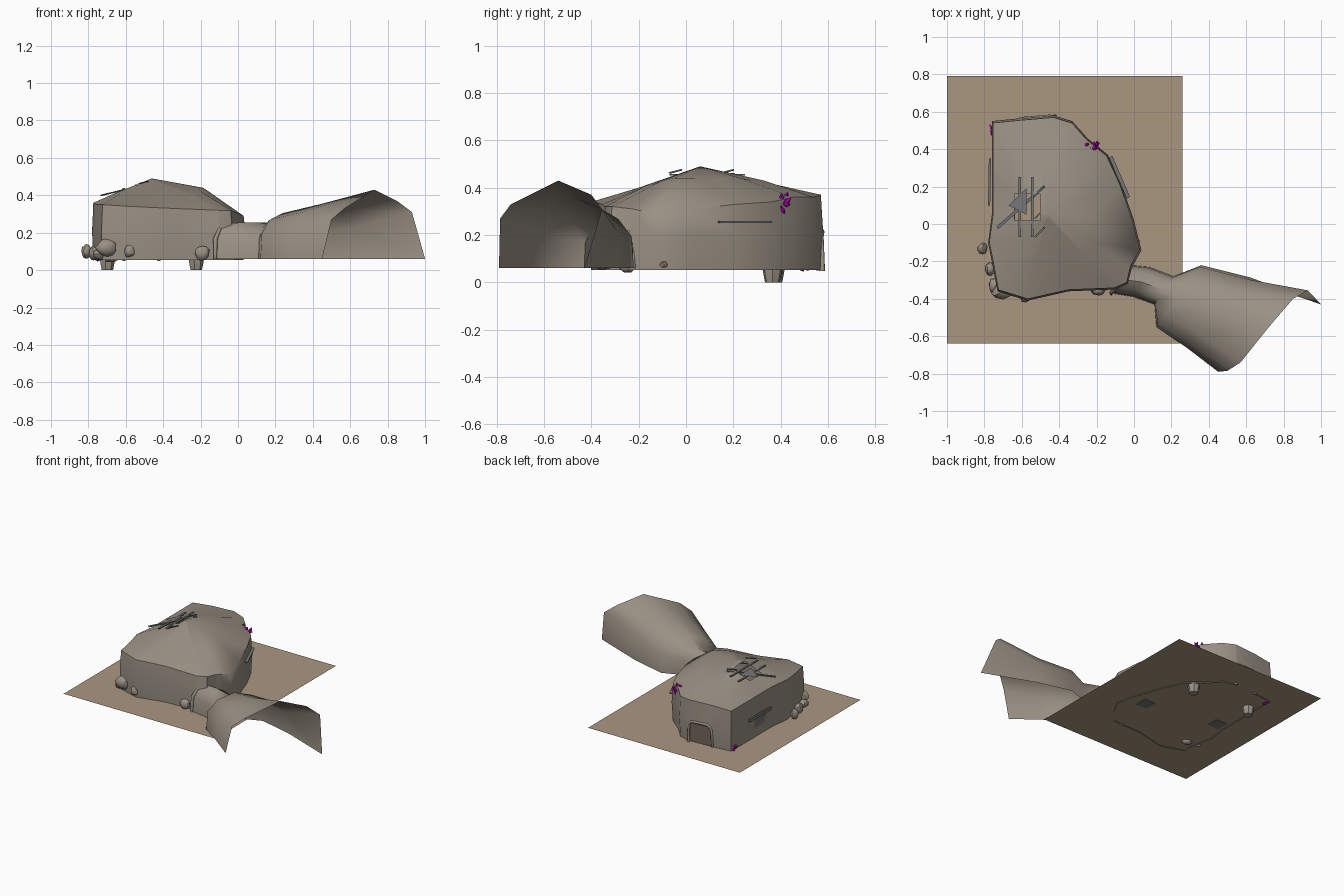
import bpy, bmesh, math, random
from mathutils import Vector, Matrix

if "Cube" in bpy.data.objects:
    bpy.data.objects.remove(bpy.data.objects["Cube"])

random.seed(4)
FLOOR = 0.06


def material(name, rgb):
    m = bpy.data.materials.new(name)
    m.diffuse_color = (*rgb, 1)
    m.use_nodes = True
    m.node_tree.nodes["Principled BSDF"].inputs["Base Color"].default_value = m.diffuse_color
    return m


ROCK = material("rock", (0.32, 0.28, 0.23))
SAND = material("sand", (0.40, 0.31, 0.22))
WOOD = material("grey_wood", (0.18, 0.18, 0.19))
DOOR = material("door_brown", (0.17, 0.13, 0.11))
CRYSTAL = material("magenta", (0.55, 0.0, 0.55))


def finish(name, bm, mat, smooth=None):
    bmesh.ops.recalc_face_normals(bm, faces=bm.faces[:])
    me = bpy.data.meshes.new(name)
    bm.to_mesh(me)
    bm.free()
    ob = bpy.data.objects.new(name, me)
    bpy.context.collection.objects.link(ob)
    me.materials.append(mat)
    if smooth:
        bpy.context.view_layer.objects.active = ob
        ob.select_set(True)
        bpy.ops.object.shade_smooth_by_angle(angle=math.radians(smooth))
        ob.select_set(False)
    return ob


def loft(bm, rings, closed):
    vs = [[bm.verts.new(p) for p in r] for r in rings]
    n = len(rings[0])
    for a, b in zip(vs, vs[1:]):
        for i in range(n if closed else n - 1):
            j = (i + 1) % n
            bm.faces.new((a[i], a[j], b[j], b[i]))
    return vs


def cut_window(bm, lo, hi):
    """Slice along the sides of a box and delete the faces inside it."""
    lo, hi = Vector(lo), Vector(hi)
    for corner in (lo, hi):
        for ax in range(3):
            near = [f for f in bm.faces if all(
                max(v.co[k] for v in f.verts) > lo[k] and min(v.co[k] for v in f.verts) < hi[k]
                for k in range(3))]
            geom = near + list({e for f in near for e in f.edges}) + list({v for f in near for v in f.verts})
            no = Vector((0, 0, 0))
            no[ax] = 1
            bmesh.ops.bisect_plane(bm, geom=geom, plane_co=corner, plane_no=no, dist=1e-5)
    inside = [f for f in bm.faces if all(
        lo[k] < f.calc_center_median()[k] < hi[k] for k in range(3))]
    bmesh.ops.delete(bm, geom=inside, context='FACES')


def plank(name, a, b, width, thick, mat=WOOD, up=(0, 0, 1)):
    """Board from a to b; thick is measured along up."""
    a, b = Vector(a), Vector(b)
    d = (b - a).normalized()
    side = Vector(up).cross(d).normalized()
    top = d.cross(side)
    rot = Matrix((d, side, top)).transposed().to_4x4()
    bm = bmesh.new()
    bmesh.ops.create_cube(bm, size=1, matrix=Matrix.Translation((a + b) / 2) @ rot
                          @ Matrix.Diagonal(((b - a).length, width, thick, 1)))
    return finish(name, bm, mat)


def boulder(name, loc, size):
    bm = bmesh.new()
    bmesh.ops.create_icosphere(bm, subdivisions=2, radius=1)
    for v in bm.verts:
        v.co *= random.uniform(0.88, 1.1)
        v.co = Vector([v.co[k] * size[k] + loc[k] for k in range(3)])
    finish(name, bm, ROCK, 35)


# Sandy ground sheet
bm = bmesh.new()
bm.faces.new([bm.verts.new((x, y, FLOOR)) for x, y in
              ((-1, -.64), (.26, -.64), (.26, .79), (-1, .79))])
finish("ground_sheet", bm, SAND)

# Main cave shell: x, y, eave height, upper roof height
outline = [(-.76, .55, .36, .40), (-.61, .565, .37, .41), (-.43, .58, .37, .42),
           (-.33, .55, .36, .43), (-.25, .46, .36, .43), (-.14, .37, .34, .44),
           (-.07, .22, .33, .44), (0, .02, .31, .44), (.04, -.14, .29, .44),
           (-.01, -.23, .31, .43), (-.03, -.32, .32, .41), (-.1, -.35, .32, .41),
           (-.35, -.36, .33, .41), (-.57, -.41, .34, .40), (-.73, -.36, .35, .40),
           (-.76, -.2, .35, .41), (-.78, -.1, .36, .42), (-.76, .05, .36, .42),
           (-.76, .3, .36, .42)]
peak = Vector((-.46, .06, .49))


def shell_ring(s, height):
    return [(peak.x + (x - peak.x) * s, peak.y + (y - peak.y) * s, height(e, u))
            for x, y, e, u in outline]


bm = bmesh.new()
rings = loft(bm, [shell_ring(.98, lambda e, u: .053), shell_ring(1.0, lambda e, u: .2),
                  shell_ring(.98, lambda e, u: e), shell_ring(.55, lambda e, u: u)], True)
tip = bm.verts.new(peak)
for i, v in enumerate(rings[-1]):
    bm.faces.new((v, rings[-1][(i + 1) % len(outline)], tip))
cut_window(bm, (-.64, .02, .38), (-.50, .16, .55))      # roof hole
cut_window(bm, (-.60, .50, .0), (-.43, .65, .21))       # back doorway
cut_window(bm, (-.85, .15, .13), (-.70, .27, .23))      # left window
cut_window(bm, (-.11, -.40, .0), (.06, -.24, .22))      # tunnel mouth
finish("cave_shell", bm, ROCK, 50)

# Flared tunnel: arched sections from the cave to the open end
along = (0, .03, .2, .5, .8, .97, 1)
rise = (0, .55, .85, 1, .85, .55, 0)


def arch(p, q, h):
    return [(p[0] + (q[0] - p[0]) * t, p[1] + (q[1] - p[1]) * t, FLOOR + (h - FLOOR) * r)
            for t, r in zip(along, rise)]


mouth = arch((-.12, -.37), (-.02, -.22), .25)
sections = [mouth, arch((0, -.39), (.08, -.23), .255), arch((.11, -.43), (.21, -.28), .255),
            arch((.12, -.55), (.36, -.22), .305), arch((.28, -.66), (.62, -.285), .355),
            [(.45, -.79, .06), (.50, -.785, .27), (.57, -.74, .33), (.73, -.54, .43),
             (.85, -.40, .37), (.93, -.355, .31), (1, -.43, .06)]]
bm = bmesh.new()
loft(bm, sections, False)
finish("tunnel", bm, ROCK, 50)


# Rough rims around the openings
def rim(name, pts, r):
    cu = bpy.data.curves.new(name, 'CURVE')
    cu.dimensions = '3D'
    cu.bevel_depth, cu.bevel_resolution, cu.use_fill_caps = r, 1, True
    sp = cu.splines.new('POLY')
    sp.points.add(len(pts) - 1)
    for p, c in zip(sp.points, pts):
        p.co = (*[k + random.uniform(-.004, .004) for k in c], 1)
        p.radius = random.uniform(.7, 1.3)
    cu.materials.append(ROCK)
    bpy.context.collection.objects.link(bpy.data.objects.new(name, cu))


rim("tunnel_rim", mouth, .011)
rim("door_rim", [(-.61, .56, .05), (-.61, .56, .19), (-.58, .56, .215), (-.45, .575, .215),
                 (-.42, .575, .19), (-.42, .575, .05)], .011)

# Door panel in the back doorway
plank("door_panel", (-.60, .548, .135), (-.43, .56, .135), .01, .15, DOOR)

# Broken boards over the roof hole
plank("roof_board_1", (-.61, -.07, .435), (-.61, .25, .435), .014, .006)
plank("roof_board_2", (-.545, -.07, .455), (-.545, .25, .455), .014, .006)
plank("roof_board_3", (-.73, -.02, .40), (-.48, .20, .46), .016, .006)
for i, y in enumerate((-.04, .06, .18)):
    plank(f"roof_splinter_{i}", (-.53, y - .03, .462), (-.48, y + .02, .475), .008, .006)
bm = bmesh.new()
bm.faces.new([bm.verts.new(p) for p in ((-.67, .10, .425), (-.575, .05, .45), (-.575, .19, .45))])
finish("roof_flap", bm, WOOD)

# Window boards on the side walls
plank("left_window_board", (-.775, .10, .22), (-.77, .35, .22), .012, .02)
plank("left_window_pane", (-.755, .15, .18), (-.755, .27, .18), .006, .10)
plank("right_wall_board", (-.03, .14, .255), (-.125, .36, .255), .02, .007)

# Loose boulders round the walls
for i, (loc, size) in enumerate([
        ((-.81, -.13, .10), (.028, .03, .04)), ((-.77, -.24, .09), (.03, .035, .04)),
        ((-.70, -.36, .12), (.06, .04, .045)), ((-.74, -.33, .085), (.04, .04, .03)),
        ((-.58, -.39, .10), (.03, .03, .035)), ((-.19, -.355, .09), (.04, .025, .04)),
        ((0, -.10, .075), (.03, .027, .02)), ((-.68, -.25, .07), (.04, .035, .03))]):
    boulder(f"boulder_{i}", loc, size)

# Two stalagmites passing through the floor
for i, (x, y) in enumerate(((-.20, .365), (-.70, .375))):
    if i == 0:
        x = -.225
    bm = bmesh.new()
    loft(bm, [[(x + r * math.cos(a * math.tau / 7), y + r * math.sin(a * math.tau / 7), z)
               for a in range(7)]
              for r, z in ((.001, 0), (.032, 0), (.042, .05), (.04, .09), (.025, .14), (.004, .17))], True)
    finish(f"stalagmite_{i}", bm, ROCK, 40)

# Crates inside, resting in the floor
for i, (x, y) in enumerate(((-.13, -.03), (-.68, .07))):
    plank(f"crate_{i}", (x - .045, y, .1), (x + .045, y, .1), .09, .09)


# Magenta crystal clusters
def crystals(name, loc, main, count, spread, length):
    bm = bmesh.new()
    for _ in range(count):
        d = (Vector(main) + Vector([random.uniform(-1, 1) for _ in range(3)]) * .8).normalized()
        o = Vector(loc) + Vector([random.uniform(-spread[k], spread[k]) for k in range(3)])
        le = length * random.uniform(.7, 1.2)
        m = Matrix.Translation(o) @ d.to_track_quat('Z', 'Y').to_matrix().to_4x4()
        for r1, r2, z in ((.004, .012, 0), (.012, .002, le / 2)):
            bmesh.ops.create_cone(bm, cap_ends=True, segments=6, radius1=r1, radius2=r2, depth=le / 2,
                                  matrix=m @ Matrix.Translation((0, 0, z)))
    finish(name, bm, CRYSTAL)


crystals("upper_crystals", (-.235, .41, .325), (.4, .3, .2), 9, (.045, .012, .03), .045)
crystals("lower_crystals", (-.75, .50, .065), (-.4, .1, .3), 5, (.012, .015, .015), .04)
